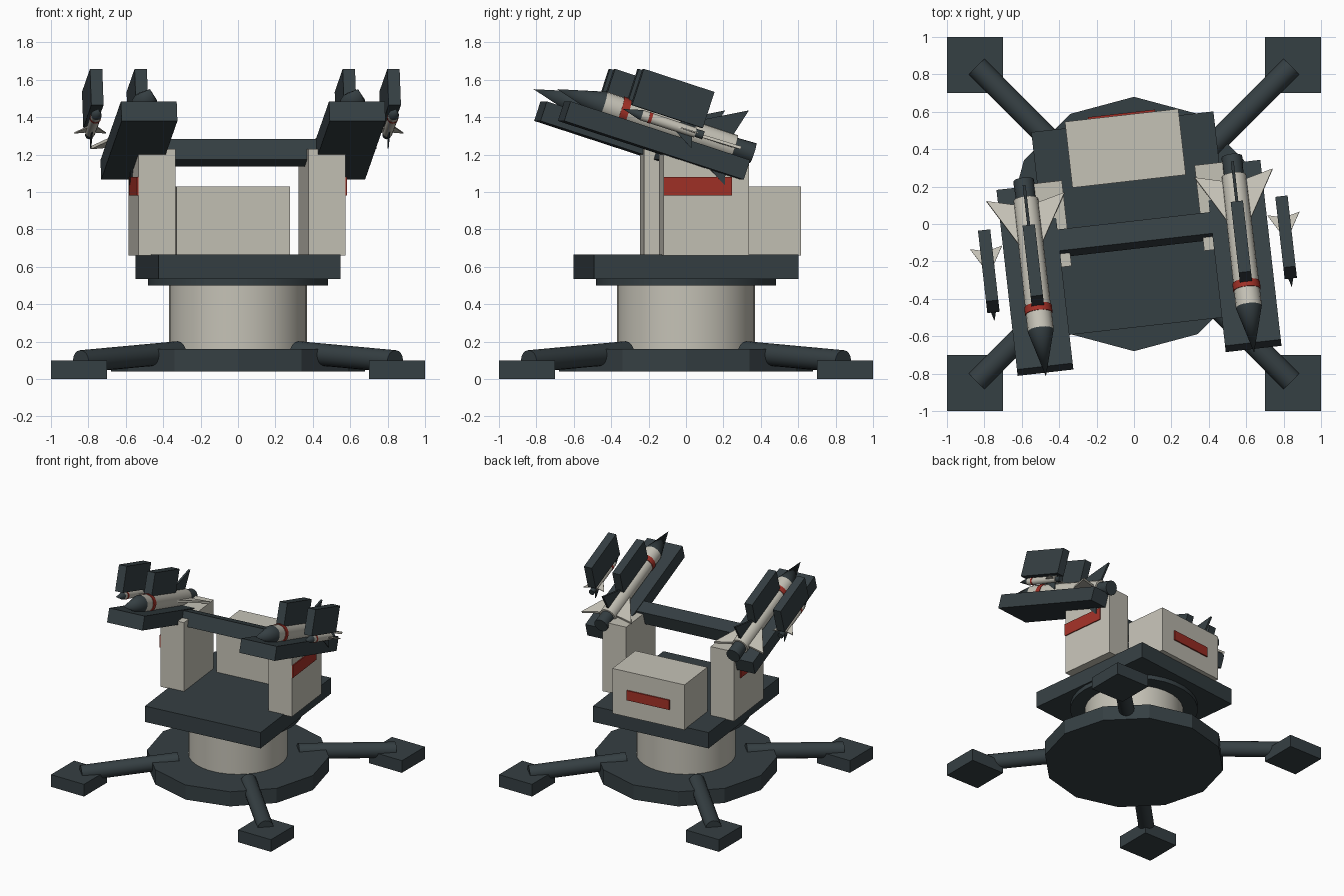
import bpy, bmesh
from math import radians, pi
from mathutils import Matrix, Vector

if "Cube" in bpy.data.objects:
    bpy.data.objects.remove(bpy.data.objects["Cube"])


def material(name, rgb):
    m = bpy.data.materials.new(name)
    m.diffuse_color = (*rgb, 1)
    m.use_nodes = True
    m.node_tree.nodes["Principled BSDF"].inputs["Base Color"].default_value = m.diffuse_color
    return m


DARK = material("dark_grey", (0.036, 0.05, 0.056))
BEIGE = material("warm_white", (0.56, 0.54, 0.47))
RED = material("red", (0.36, 0.03, 0.02))
I = Matrix.Identity(4)
T = Matrix.Translation
round_parts = []


def finish(name, bm, mat, frame, smooth=False):
    bmesh.ops.remove_doubles(bm, verts=bm.verts, dist=1e-5)
    bmesh.ops.recalc_face_normals(bm, faces=bm.faces)
    bm.transform(frame)
    me = bpy.data.meshes.new(name)
    bm.to_mesh(me)
    bm.free()
    me.materials.append(mat)
    ob = bpy.data.objects.new(name, me)
    bpy.context.collection.objects.link(ob)
    if smooth:
        round_parts.append(ob)
    return ob


def box(name, lo, hi, mat, frame=I):
    lo, hi = Vector(lo), Vector(hi)
    bm = bmesh.new()
    bmesh.ops.create_cube(bm, size=1, matrix=T((lo + hi) / 2) @ Matrix.Diagonal((*(hi - lo), 1)))
    return finish(name, bm, mat, frame)


def cone(name, a, b, ra, rb, mat, frame=I, sides=32, spin=0, smooth=True):
    a, b = Vector(a), Vector(b)
    rot = (b - a).to_track_quat('Z', 'Y').to_matrix().to_4x4()
    bm = bmesh.new()
    bmesh.ops.create_cone(bm, cap_ends=True, segments=sides, radius1=ra, radius2=rb,
                          depth=(b - a).length,
                          matrix=T((a + b) / 2) @ rot @ Matrix.Rotation(spin, 4, 'Z'))
    return finish(name, bm, mat, frame, smooth)


def fin(name, pts, thick, mat, frame):
    # flat plate in the (radius, length) plane
    bm = bmesh.new()
    f = bm.faces.new([bm.verts.new((r, t, -thick / 2)) for r, t in pts])
    ex = bmesh.ops.extrude_face_region(bm, geom=[f])
    bmesh.ops.translate(bm, vec=(0, 0, thick),
                        verts=[v for v in ex['geom'] if isinstance(v, bmesh.types.BMVert)])
    return finish(name, bm, mat, frame)


def missile(name, frame):
    # nose points along -y
    cone(name + "_nose", (0, -.58, 0), (0, -.32, 0), 0, .07, DARK, frame, 16)
    cone(name + "_body", (0, -.32, 0), (0, .42, 0), .07, .066, BEIGE, frame, 16)
    cone(name + "_band", (0, -.225, 0), (0, -.183, 0), .074, .074, RED, frame, 16)
    cone(name + "_nozzle", (0, .41, 0), (0, .528, 0), .052, .056, DARK, frame, 16)
    for i in range(4):
        fin(f"{name}_fin_{i}", [(.04, .13), (.21, .435), (.04, .39)], .016,
            DARK if i % 2 else BEIGE, frame @ Matrix.Rotation(i * pi / 2, 4, 'Y'))


# ground base: disc, pedestal, four outrigger legs with pads
cone("base_disc", (0, 0, .04), (0, 0, .16), .68, .68, DARK, sides=12, smooth=False)
cone("pedestal", (0, 0, .16), (0, 0, .51), .37, .37, BEIGE)
cone("bearing_ring", (0, 0, .5), (0, 0, .54), .48, .48, DARK)
for sx in (-1, 1):
    for sy in (-1, 1):
        cone("outrigger_leg", (.32 * sx, .32 * sy, .142), (.84 * sx, .84 * sy, .094),
             .06, .06, DARK, sides=16)
        px, py = sorted((.7 * sx, sx)), sorted((.7 * sy, sy))
        box("foot_pad", (px[0], py[0], 0), (px[1], py[1], .1), DARK)

# turning deck with rear cabinet
yaw = Matrix.Rotation(radians(6.5), 4, 'Z')
box("deck", (-.49, -.55, .535), (.49, .55, .665), DARK, yaw)
box("rear_cabinet", (-.305, .23, .66), (.305, .585, 1.03), BEIGE, yaw)
box("rear_panel", (-.18, .58, .8), (.18, .595, .88), RED, yaw)

# tilted launcher frame: x across, y rearward along rail, z away from rail
tilt = yaw @ T((0, -.236, 1.275)) @ Matrix.Rotation(radians(-18), 4, 'X')
box("crossbar", (-.5, .13, -.065), (.5, .25, .05), DARK, tilt)

# both sides: upright, rail, large and small missile with top fairings
for side, s in (("left", -1), ("right", 1)):
    def span(a, b):
        return sorted((a * s, b * s))
    x0, x1 = span(.357, .557)
    box(side + "_upright", (x0, -.185, .66), (x1, .275, 1.23), BEIGE, yaw)
    x0, x1 = span(.55, .565)
    box(side + "_upright_panel", (x0, -.183, .98), (x1, .183, 1.08), RED, yaw)
    x0, x1 = span(.41, .71)
    box(side + "_rail", (x0, -.508, -.055), (x1, .508, .055), DARK, tilt)
    for size, x, k in (("large", .56, 1), ("small", .8, .41)):
        c = x * s
        missile(f"{side}_{size}_missile", tilt @ T((c, 0, .1)) @ Matrix.Scale(k, 4))
        box(f"{side}_{size}_fairing", (c - .033, -.2, .135), (c + .033, .2, .338), DARK, tilt)

# smooth shading on round parts only
for ob in round_parts:
    ob.select_set(True)
bpy.context.view_layer.objects.active = round_parts[0]
bpy.ops.object.shade_smooth_by_angle(angle=radians(35))
